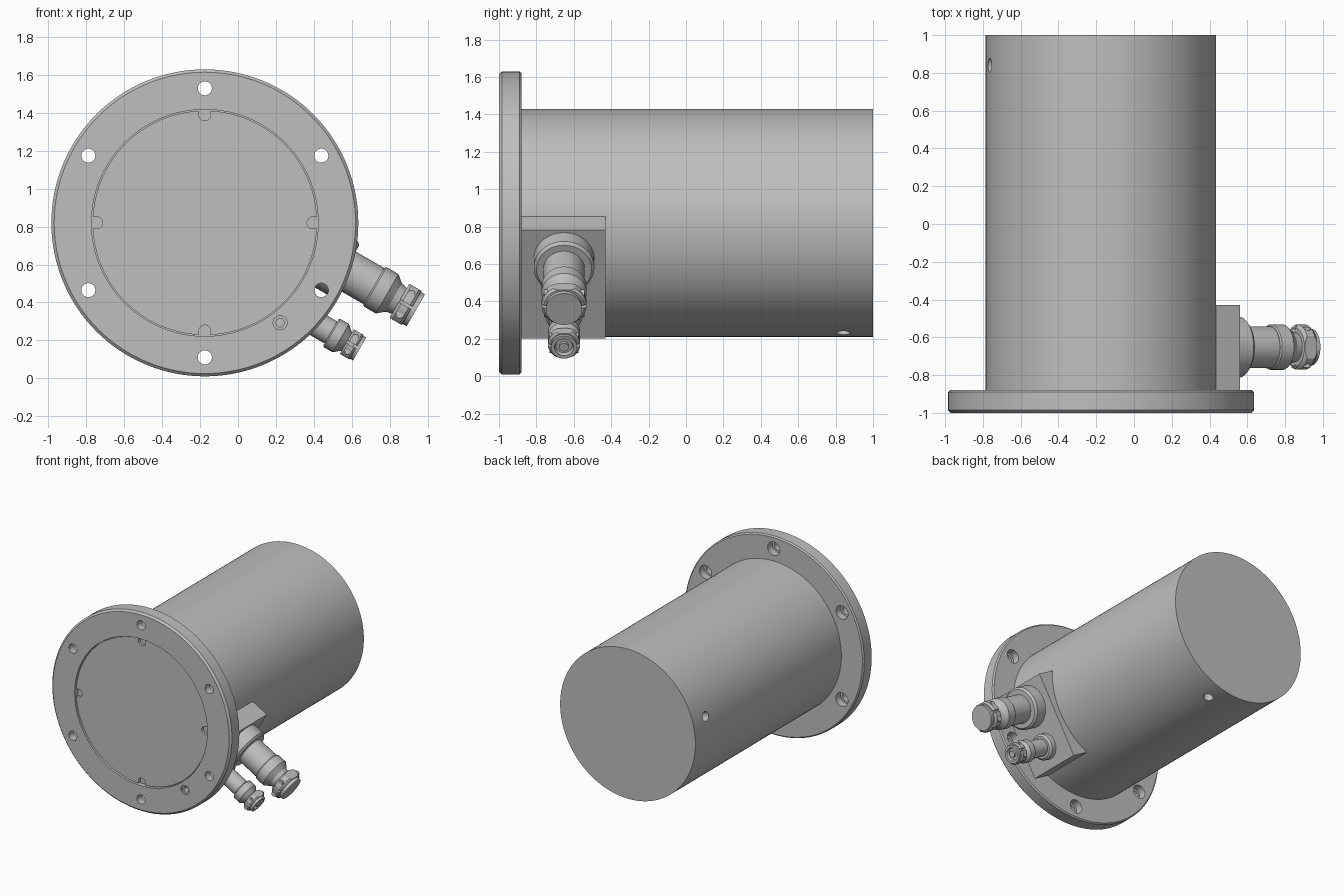
import bpy, bmesh
from math import radians, sin, cos, pi
from mathutils import Matrix, Vector

cube = bpy.data.objects.get("Cube")
if cube:
    bpy.data.objects.remove(cube, do_unlink=True)

grey = bpy.data.materials.new("plain grey")
grey.use_nodes = True
grey.diffuse_color = (0.52, 0.52, 0.52, 1)
grey.node_tree.nodes["Principled BSDF"].inputs["Base Color"].default_value = grey.diffuse_color


def frame(x_dir, z_dir):
    """Frame on the housing axis, from its local x and z directions."""
    x, z = Vector(x_dir), Vector(z_dir)
    m = Matrix((x, z.cross(x), z)).transposed().to_4x4()
    m.translation = (-0.175, 0, 0.82)
    return m


tilt = radians(-30)
AXIS = frame((1, 0, 0), (0, 1, 0))
SIDE = frame((-sin(tilt), 0, cos(tilt)), (cos(tilt), 0, sin(tilt)))


def finish(name, bm, m):
    bmesh.ops.recalc_face_normals(bm, faces=bm.faces)
    bm.transform(m)
    mesh = bpy.data.meshes.new(name)
    bm.to_mesh(mesh)
    bm.free()
    mesh.materials.append(grey)
    obj = bpy.data.objects.new(name, mesh)
    bpy.context.collection.objects.link(obj)
    return obj


def lathe(name, profile, m, segs=64):
    """Turn (radius, height) points into a closed solid about local z."""
    bm = bmesh.new()
    rings = [[bm.verts.new((r * cos(2 * pi * i / segs), r * sin(2 * pi * i / segs), h))
              for i in range(segs)] for r, h in profile]
    for a, b in zip(rings, rings[1:]):
        for i in range(segs):
            j = (i + 1) % segs
            bm.faces.new((a[i], a[j], b[j], b[i]))
    bm.faces.new(rings[0])
    bm.faces.new(rings[-1])
    return finish(name, bm, m)


def box(name, lo, hi, m):
    bm = bmesh.new()
    bmesh.ops.create_cube(bm, size=1)
    lo, hi = Vector(lo), Vector(hi)
    for v in bm.verts:
        v.co = (lo + hi) / 2 + v.co * (hi - lo)
    return finish(name, bm, m)


def cut(obj, cutter, operation='DIFFERENCE'):
    cutter.hide_render = True
    mod = obj.modifiers.new("cut", 'BOOLEAN')
    mod.object, mod.operation, mod.solver = cutter, operation, 'EXACT'
    bpy.context.view_layer.objects.active = obj
    bpy.ops.object.modifier_apply(modifier=mod.name)
    bpy.data.objects.remove(cutter, do_unlink=True)


def polar(angle, r):
    """Frame turned about the housing axis and moved out by r."""
    return AXIS @ Matrix.Rotation(radians(angle), 4, 'Z') @ Matrix.Translation((r, 0, 0))


parts = []

# Mounting flange with chamfered rim and window recess
flange = lathe("flange", [(0.795, -1), (0.81, -0.985), (0.81, -0.89), (0.8, -0.88)], AXIS, 128)
cut(flange, lathe("recess", [(0.598, -1.1), (0.598, -0.96)], AXIS, 128))
for k in range(6):
    # Through holes, counterbored from the rear
    cut(flange, lathe("bolt_hole", [(0.037, -1.1), (0.037, -0.94), (0.055, -0.94), (0.055, -0.8)],
                      polar(30 + 60 * k, 0.71), 32))
vent = polar(53, 0.66)
cut(flange, lathe("vent_hole", [(0.037, -1.1), (0.037, -0.985), (0.022, -0.985), (0.022, -0.93)], vent, 32))
parts.append(flange)

# Front window plate with four U-shaped grip notches
window = lathe("window_plate", [(0.592, -0.988), (0.592, -0.955)], AXIS, 128)
for k in range(4):
    m = polar(90 * k, 0.57)
    cut(window, lathe("notch_end", [(0.031, -1.1), (0.031, -0.965)], m, 32))
    cut(window, box("notch_side", (0, -0.031, -1.1), (0.1, 0.031, -0.965), m))
parts.append(window)

# Cylindrical housing with two small radial screw holes
housing = lathe("housing", [(0.61, -0.9), (0.61, 1)], AXIS, 128)
for a in (-165, 75):
    m = polar(a, 0.61) @ Matrix.Translation((0, 0, 0.84)) @ Matrix.Rotation(pi / 2, 4, 'Y')
    cut(housing, lathe("screw_hole", [(0.037, -0.06), (0.037, 0.1)], m, 32))
parts.append(housing)

# Flat-faced block that carries the cable connectors
parts.append(box("connector_block", (-0.335, 0.43, 0.3), (0.335, 0.89, 0.657), SIDE))


def connector(name, offset, collar, barrel, nut_start, nut_end, s, hollow):
    """Stepped connector: collar and barrel, coupling ring, clamp nut, cable end."""
    m = SIDE @ Matrix.Translation((offset, 0.652, 0))
    h0, c_r, c_h = 0.64, collar[0], collar[1]
    b_r, ring_start, ring_end = barrel
    r = 0.12 * s
    parts.append(lathe(name + "_body", [
        (c_r, h0), (c_r, c_h - 0.015), (c_r - 0.015, c_h), (b_r, c_h), (b_r, ring_start),
        (r - 0.006, ring_start), (r, ring_start + 0.008), (r, ring_end),
        (r * 0.72, ring_end + 0.04 * s), (r * 0.65, nut_start), (r * 0.65, nut_start + 0.02)], m))
    # Clamp nut with two flats and a split along its middle
    top = nut_end - 0.025 * s
    nut = lathe(name + "_clamp_nut", [(r * 0.85, nut_start), (r, nut_start + 0.015 * s),
                                      (r, top - 0.015 * s), (r * 0.9, top)], m, 48)
    flat = 0.104 * s
    cut(nut, box("flats", (-flat, -1, 0), (flat, 1, 2), m), 'INTERSECT')
    for side in (-1, 1):
        y = side * r
        cut(nut, box("split", (-0.008, y - 0.025, 0), (0.008, y + 0.025, 2), m))
    parts.append(nut)
    # Clamp screws either side of the split, facing both ways
    for side in (-1, 1):
        for x in (-0.062 * s, 0.062 * s):
            screw = (m @ Matrix.Translation((x, 0, (nut_start + top) / 2))
                     @ Matrix.Rotation(-side * pi / 2, 4, 'X'))
            parts.append(lathe(name + "_clamp_screw", [(0.02 * s, 0.05 * s), (0.02 * s, 0.108 * s)],
                               screw, 16))
    # Cable end
    end = lathe(name + "_cable_end", [(0.097 * s, top - 0.02), (0.097 * s, nut_end)], m)
    if hollow:
        cut(end, lathe("bore", [(0.04, top - 0.01), (0.055, nut_end + 0.01)], m, 32))
        parts.append(lathe(name + "_cable", [(0.025, top - 0.03), (0.025, nut_end)], m, 32))
    parts.append(end)


connector("large_connector", 0.157, (0.162, 0.765), (0.11, 0.94, 1.02), 1.095, 1.195, 1.0, False)
connector("small_connector", -0.168, (0.1, 0.715), (0.067, 0.865, 0.925), 0.962, 1.04, 0.72, True)

# Smooth round surfaces, keep machined edges crisp
for obj in bpy.context.view_layer.objects:
    obj.select_set(obj in parts)
bpy.context.view_layer.objects.active = flange
bpy.ops.object.shade_smooth_by_angle(angle=radians(25))
